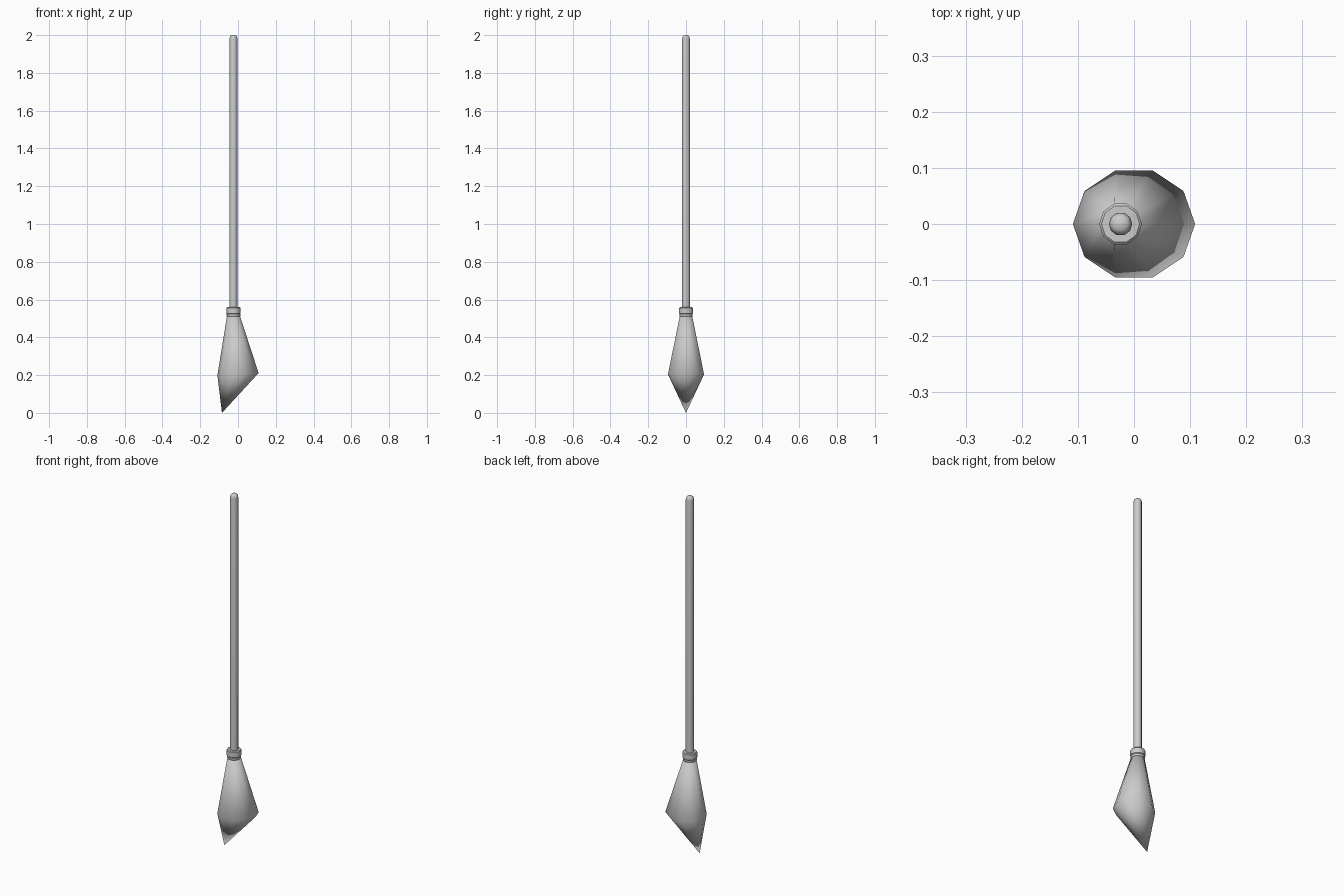
import bpy, bmesh, math

if "Cube" in bpy.data.objects:
    bpy.data.objects.remove(bpy.data.objects["Cube"])

SIDES = 10
AXIS_X = -0.024


def lathe(name, rings, tip=None, angle=40):
    """Loft decagon rings (cx, z, rx, ry, tilt) from top to bottom; cap or close to a tip."""
    bm = bmesh.new()
    loops = []
    for cx, z, rx, ry, tilt in rings:
        loop = []
        for i in range(SIDES):
            a = 2 * math.pi * i / SIDES
            loop.append(bm.verts.new((cx + rx * math.cos(a), ry * math.sin(a),
                                      z + tilt * math.cos(a))))
        loops.append(loop)
    for up, low in zip(loops, loops[1:]):
        for i in range(SIDES):
            j = (i + 1) % SIDES
            bm.faces.new((up[i], low[i], low[j], up[j]))
    bm.faces.new(loops[0])
    if tip:
        t = bm.verts.new(tip)
        for i in range(SIDES):
            bm.faces.new((loops[-1][i], t, loops[-1][(i + 1) % SIDES]))
    else:
        bm.faces.new(loops[-1][::-1])
    bmesh.ops.recalc_face_normals(bm, faces=bm.faces)
    mesh = bpy.data.meshes.new(name)
    bm.to_mesh(mesh)
    bm.free()
    ob = bpy.data.objects.new(name, mesh)
    bpy.context.collection.objects.link(ob)
    bpy.ops.object.select_all(action='DESELECT')
    ob.select_set(True)
    bpy.context.view_layer.objects.active = ob
    bpy.ops.object.shade_smooth_by_angle(angle=math.radians(angle))
    return ob


def straight(points):
    """Round rings on the handle axis from (radius, z) pairs."""
    return [(AXIS_X, z, r, r, 0) for r, z in points]


# Long handle with a slightly domed end
lathe("handle", straight([(0.011, 2.0), (0.019, 1.993), (0.021, 1.98), (0.021, 0.50)]), angle=60)

# Binding collar: wide upper band over a slightly narrower lower band
lathe("collar_upper", straight([(0.034, 0.56), (0.038, 0.556), (0.038, 0.527), (0.034, 0.523)]))
lathe("collar_lower", straight([(0.033, 0.526), (0.036, 0.523), (0.036, 0.512), (0.033, 0.508)]))

# Bristle head: flares to a wide off-centre ring, then slants to a point
lathe("bristles", [(AXIS_X, 0.515, 0.034, 0.034, 0),
                   (0.0, 0.205, 0.109, 0.1, 0.006)],
      tip=(-0.085, 0, 0.0), angle=85)
